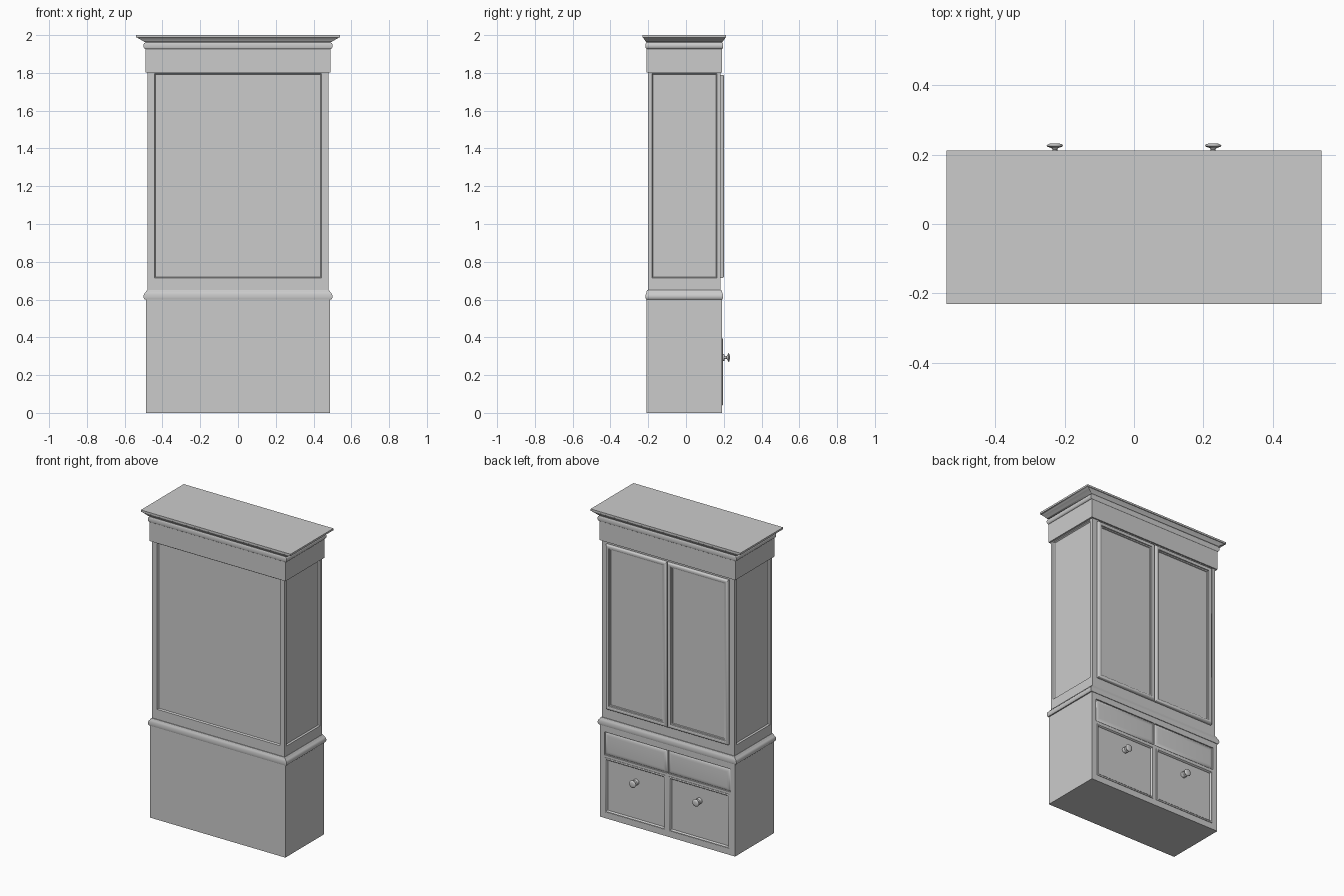
import bpy, bmesh
from math import sin, cos, pi, radians
from mathutils import Vector

if "Cube" in bpy.data.objects:
    bpy.data.objects.remove(bpy.data.objects["Cube"])

CY = -0.009  # depth centre of the carcass
Z = Vector((0, 0, 1))


def loft(bm, rings, cap_start=True, cap_end=True):
    vs = [[bm.verts.new(p) for p in r] for r in rings]
    n = len(vs[0])
    for a, b in zip(vs, vs[1:]):
        for i in range(n):
            j = (i + 1) % n
            bm.faces.new((a[i], a[j], b[j], b[i]))
    if cap_start:
        bm.faces.new(vs[0][::-1])
    if cap_end:
        bm.faces.new(vs[-1])


def finish(bm, name, smooth=True):
    bmesh.ops.remove_doubles(bm, verts=bm.verts, dist=1e-5)
    me = bpy.data.meshes.new(name)
    bm.to_mesh(me)
    bm.free()
    ob = bpy.data.objects.new(name, me)
    bpy.context.collection.objects.link(ob)
    if smooth:
        bpy.ops.object.select_all(action='DESELECT')
        ob.select_set(True)
        bpy.context.view_layer.objects.active = ob
        bpy.ops.object.shade_smooth_by_angle(angle=radians(35))
    return ob


def rect(origin, n, r, d):
    """Rectangle r=(u0,u1,v0,v1) raised by d along n, counter-clockwise seen from n."""
    u = Z.cross(n)
    u0, u1, v0, v1 = r
    return [origin + u * a + Z * b + n * d
            for a, b in ((u0, v0), (u1, v0), (u1, v1), (u0, v1))]


def panel(bm, origin, n, outer, opening, profile, back=False):
    """Flat border from outer to opening, then (inset, height) steps inward."""
    rings = [rect(origin, n, outer, 0)] if outer else []
    a, b, c, e = opening
    for i, d in profile:
        rings.append(rect(origin, n, (a + i, b - i, c + i, e - i), d))
    loft(bm, rings, cap_start=back)


def moulding(name, profile):
    """Rectangular rings swept up a (half width, z) profile."""
    bm = bmesh.new()
    rings = []
    for hx, z in profile:
        hy = 0.2 + (hx - 0.488) * 0.4
        rings.append([Vector((x, CY + y, z)) for x, y in
                      ((-hx, -hy), (hx, -hy), (hx, hy), (-hx, hy))])
    loft(bm, rings)
    return finish(bm, name)


FRONT, BACK = Vector((0, -1, 0)), Vector((0, 1, 0))
LEFT, RIGHT = Vector((-1, 0, 0)), Vector((1, 0, 0))

# lower cabinet: plain sides, four framed cells on the +y face
bm = bmesh.new()
hx, hy, h = 0.488, 0.2, 0.605
for n, w, d in ((FRONT, hx, hy), (LEFT, hy, hx), (RIGHT, hy, hx)):
    bm.faces.new([bm.verts.new(p) for p in
                  rect(Vector((0, CY, 0)) + n * d, n, (-w, w, 0, h), 0)])
for z in (0, h):
    q = [(-hx, -hy), (hx, -hy), (hx, hy), (-hx, hy)]
    q = q if z else q[::-1]
    bm.faces.new([bm.verts.new((x, y + CY, z)) for x, y in q])
drawer = [(0, 0), (0, -0.008), (0.004, -0.008), (0.008, -0.004), (0.016, -0.001), (0.026, 0)]
lower_door = [(0, 0), (0, 0.003), (0.003, 0.005), (0.008, 0.005), (0.012, 0.001), (0.014, -0.006)]
o = Vector((0, CY + hy, 0))
for s in (-1, 1):
    def side(a, b, c, e):
        return (a, b, c, e) if s > 0 else (-b, -a, c, e)
    panel(bm, o, BACK, side(0, hx, 0.405, h), side(0.003, 0.455, 0.412, 0.562), drawer)
    panel(bm, o, BACK, side(0, hx, 0, 0.405), side(0.013, 0.448, 0.04, 0.395), lower_door)
finish(bm, "lower_cabinet")

# waist moulding
moulding("waist_moulding", [(0.488, 0.6), (0.494, 0.601), (0.498, 0.606), (0.5, 0.613), (0.5, 0.62),
                            (0.498, 0.628), (0.494, 0.634), (0.489, 0.638), (0.486, 0.644), (0.48, 0.65)])

# upper cabinet with recessed panels on the front and both sides
bm = bmesh.new()
hx, hy, z0, z1 = 0.478, 0.192, 0.64, 1.81
recess = [(0, 0), (0.003, -0.008), (0.005, -0.01)]
for n, w, d, m in ((FRONT, hx, hy, 0.036), (LEFT, hy, hx, 0.02), (RIGHT, hy, hx, 0.02)):
    panel(bm, Vector((0, CY, 0)) + n * d, n, (-w, w, z0, z1),
          (-w + m, w - m, 0.715, 1.797), recess)
bm.faces.new([bm.verts.new(p) for p in
              rect(Vector((0, CY + hy, 0)), BACK, (-hx, hx, z0, z1), 0)])
finish(bm, "upper_cabinet")

# upper pair of doors with rounded frames
frame = [(0, 0), (0, 0.012), (0.002, 0.016), (0.006, 0.019), (0.011, 0.02), (0.018, 0.019),
         (0.023, 0.016), (0.025, 0.011), (0.031, 0.009), (0.033, 0.005)]
for name, a, b in (("left_door", 0.003, 0.442), ("right_door", -0.442, -0.003)):
    bm = bmesh.new()
    panel(bm, Vector((0, CY + hy - 0.001, 0)), BACK, None, (a, b, 0.715, 1.79), frame, back=True)
    finish(bm, name)

# frieze, bead and flared cornice
moulding("frieze", [(0.49, 1.803), (0.49, 1.93)])
moulding("cornice_bead", [(0.489, 1.927)] +
         [(0.492 + 0.009 * sin(pi * i / 8), 1.944 - 0.016 * cos(pi * i / 8)) for i in range(9)] +
         [(0.489, 1.961)])
moulding("cornice", [(0.489, 1.955), (0.489, 1.963), (0.497, 1.965), (0.502, 1.968), (0.51, 1.973),
                     (0.52, 1.979), (0.529, 1.983), (0.532, 1.986), (0.54, 1.988), (0.54, 2.0)])

# turned knobs on the lower doors
knob = [(0.019, 0.183), (0.019, 0.199), (0.017, 0.203), (0.008, 0.205), (0.007, 0.215), (0.01, 0.219),
        (0.02, 0.222), (0.024, 0.225), (0.022, 0.228), (0.016, 0.231), (0.009, 0.232)]
for name, x in (("left_knob", 0.228), ("right_knob", -0.228)):
    bm = bmesh.new()
    loft(bm, [[Vector((x - r * cos(2 * pi * i / 24), y, 0.293 + r * sin(2 * pi * i / 24)))
               for i in range(23, -1, -1)][::-1] for r, y in knob])
    bmesh.ops.recalc_face_normals(bm, faces=bm.faces)
    finish(bm, name)
